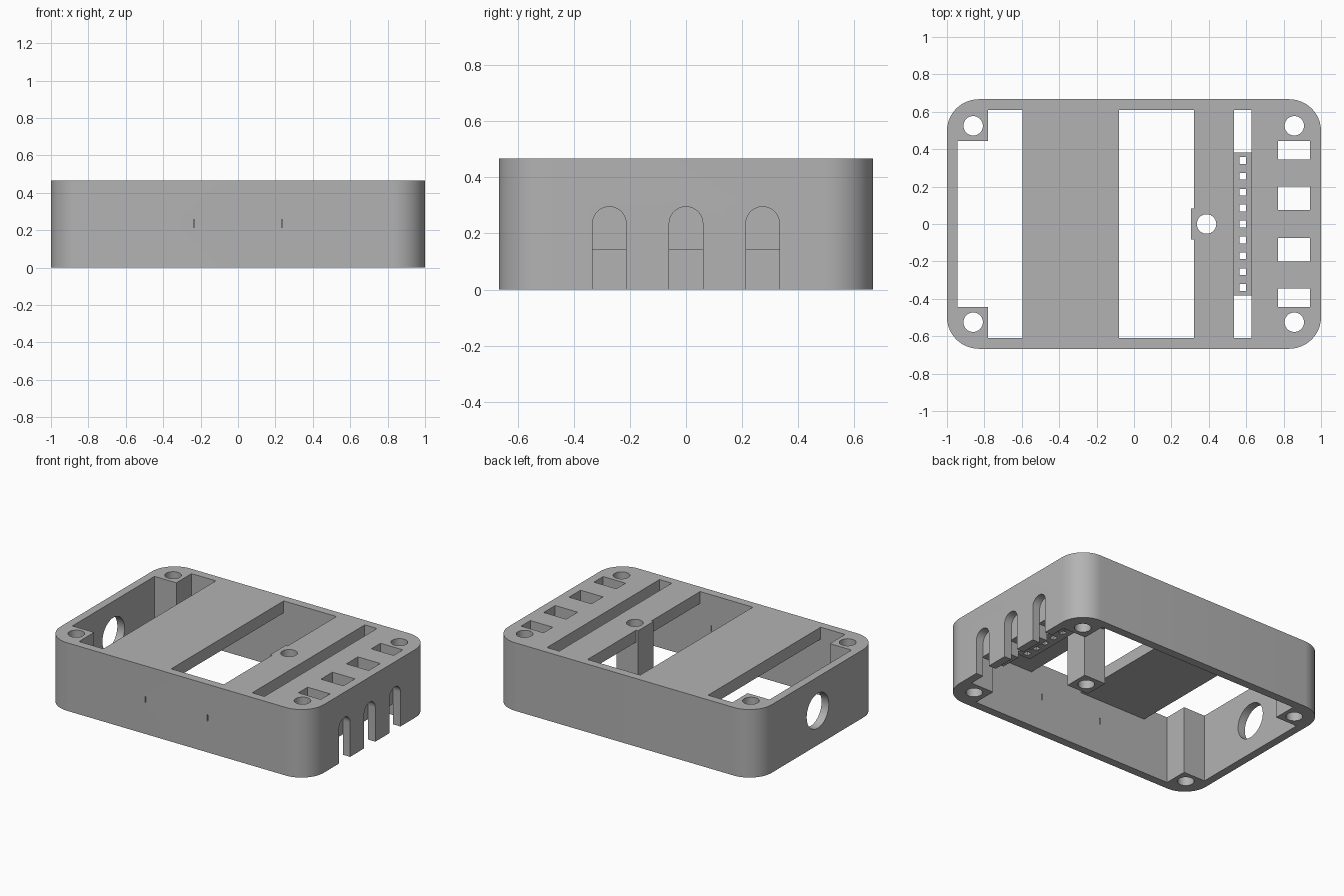
import bpy, bmesh, math
from mathutils import Matrix, Vector

cube = bpy.data.objects.get("Cube")
if cube:
    bpy.data.objects.remove(cube, do_unlink=True)

H = 0.467           # overall height
UNDER = 0.385       # underside of the top plate
WX, WY = 0.945, 0.61  # inner wall faces
PY = 0.445          # inner side of the corner posts

grey = bpy.data.materials.new("plain grey")
grey.use_nodes = True
grey.diffuse_color = (0.45, 0.45, 0.45, 1)
grey.node_tree.nodes["Principled BSDF"].inputs["Base Color"].default_value = grey.diffuse_color


def finish(bm, name):
    bmesh.ops.recalc_face_normals(bm, faces=bm.faces)
    mesh = bpy.data.meshes.new(name)
    bm.to_mesh(mesh)
    bm.free()
    mesh.materials.append(grey)
    ob = bpy.data.objects.new(name, mesh)
    bpy.context.collection.objects.link(ob)
    return ob


def box(x0, x1, y0, y1, z0, z1, name="cutter"):
    bm = bmesh.new()
    bmesh.ops.create_cube(bm, size=1)
    for v in bm.verts:
        v.co = Vector(((x0, x1)[v.co.x > 0], (y0, y1)[v.co.y > 0], (z0, z1)[v.co.z > 0]))
    return finish(bm, name)


def rod(r, length, centre, along_x=False):
    bm = bmesh.new()
    turn = Matrix.Rotation(math.pi / 2, 4, "Y") if along_x else Matrix()
    bmesh.ops.create_cone(bm, cap_ends=True, segments=40, radius1=r, radius2=r,
                          depth=length, matrix=Matrix.Translation(centre) @ turn)
    return finish(bm, "cutter")


def combine(other, operation="DIFFERENCE"):
    mod = case.modifiers.new("combine", "BOOLEAN")
    mod.operation, mod.solver, mod.object = operation, "EXACT", other
    bpy.context.view_layer.objects.active = case
    bpy.ops.object.modifier_apply(modifier=mod.name)
    bpy.data.objects.remove(other, do_unlink=True)


# Outer case with rounded vertical corners
case = box(-1, 1, -0.667, 0.667, 0, H, "case")
bm = bmesh.new()
bm.from_mesh(case.data)
upright = [e for e in bm.edges if abs(e.verts[0].co.z - e.verts[1].co.z) > 0.1]
bmesh.ops.bevel(bm, geom=upright, offset=0.17, segments=12, profile=0.5, affect="EDGES")
bm.to_mesh(case.data)
bm.free()

# Cavity, open below, leaving four corner posts and the blocks behind the slots
combine(box(-0.78, 0.77, -WY, WY, -0.1, UNDER))
combine(box(-WX, -0.7, -PY, PY, -0.1, UNDER))
combine(box(0.7, WX, -PY, PY, -0.1, 0.14))

# Large openings and the narrow groove in the top plate
combine(box(-WX, -0.7, -PY, PY, 0.2, 0.6))
combine(box(-0.78, -0.595, -WY, WY, 0.2, 0.6))
combine(box(-0.08, 0.32, -WY, WY, 0.2, 0.6))
combine(box(0.535, 0.628, -WY, WY, 0.2, 0.6))

# Tie openings beside the blocks
for side in (-1, 1):
    for a, b in ((0.075, 0.2), (0.345, PY)):
        y0, y1 = sorted((side * a, side * b))
        combine(box(0.77, 0.94, y0, y1, 0.05, 0.6))
        combine(box(0.7, 0.8, y0, y1, 0.05, UNDER))

# Centre post and perforated strip below the groove
combine(box(0.305, 0.47, -0.083, 0.083, 0, H), "UNION")
combine(box(0.525, 0.638, -0.383, 0.383, 0.30, 0.39), "UNION")
for i in range(-4, 5):
    y = i * 0.085
    combine(box(0.563, 0.6, y - 0.018, y + 0.018, 0.2, 0.45))

# Screw holes
for x, y in ((-0.86, 0.525), (-0.86, -0.525), (0.857, 0.525), (0.857, -0.525), (0.388, 0)):
    combine(rod(0.052, 1, (x, y, 0.3)))

# Arched cable slots
for y in (-0.273, 0, 0.273):
    combine(box(WX, 1.1, y - 0.06, y + 0.06, -0.1, 0.235))
    combine(rod(0.06, 0.155, (WX + 0.0775, y, 0.235), True))

# Round port in the opposite end
combine(rod(0.12, 0.2, (-1, 0, 0.235), True))

# Thin slits in the front wall
for x in (-0.235, 0.235):
    combine(box(x - 0.003, x + 0.003, -0.8, -0.55, 0.215, 0.258))

bpy.ops.object.select_all(action="DESELECT")
case.select_set(True)
bpy.context.view_layer.objects.active = case
bpy.ops.object.shade_smooth_by_angle(angle=math.radians(30))
